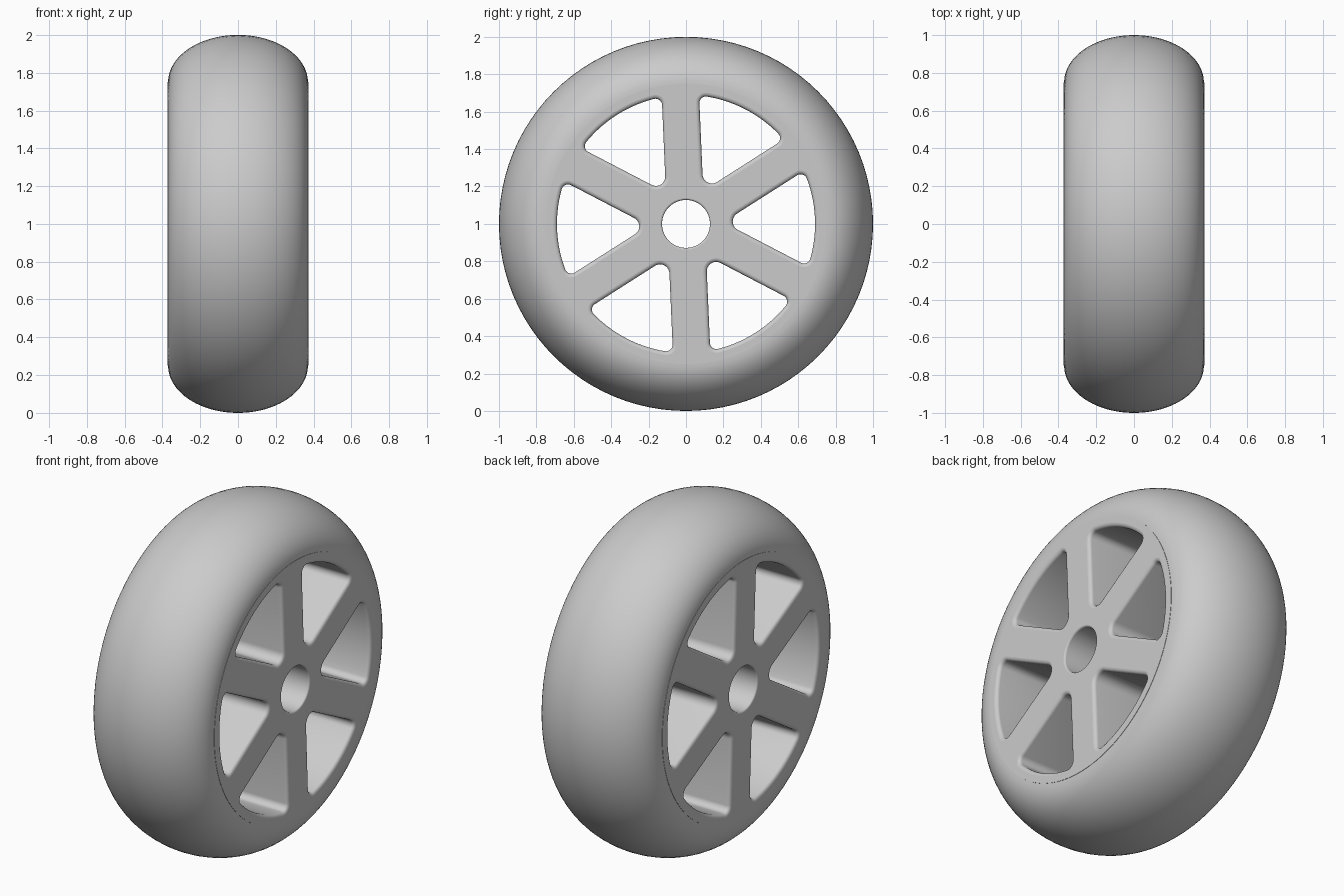
import bpy, bmesh
from math import sin, cos, radians, asin, pi
from mathutils import Vector

cube = bpy.data.objects.get("Cube")
if cube:
    bpy.data.objects.remove(cube, do_unlink=True)

HALF_WIDTH = 0.372
RIM_R = 0.75
TYRE_R = 1.0
SEGMENTS = 96

grey = bpy.data.materials.new("light_grey")
grey.use_nodes = True
colour = (0.6, 0.6, 0.6, 1)
grey.diffuse_color = colour
grey.node_tree.nodes["Principled BSDF"].inputs["Base Color"].default_value = colour


def finish(name, bm):
    """Turn a bmesh into a smooth shaded object standing on the ground."""
    bmesh.ops.recalc_face_normals(bm, faces=bm.faces)
    mesh = bpy.data.meshes.new(name)
    bm.to_mesh(mesh)
    bm.free()
    mesh.materials.append(grey)
    obj = bpy.data.objects.new(name, mesh)
    obj.location.z = TYRE_R
    bpy.context.collection.objects.link(obj)
    bpy.ops.object.select_all(action='DESELECT')
    obj.select_set(True)
    bpy.context.view_layer.objects.active = obj
    bpy.ops.object.shade_smooth_by_angle(angle=radians(35))
    return obj


def arc(cx, cy, radius, start, end, steps):
    return [(cx + radius * cos(start + (end - start) * i / steps),
             cy + radius * sin(start + (end - start) * i / steps))
            for i in range(steps + 1)]


def circle(radius):
    return arc(0, 0, radius, 0, 2 * pi, SEGMENTS)[:-1]


def window(turn, grow):
    """Rounded opening between two spokes, grown outwards by an offset."""
    spoke, outer, r_in, r_out = 0.10, 0.69, 0.05, 0.035
    edge = radians(120)
    a = radians(30) - asin((spoke + r_out) / (outer - r_out))
    tip = (spoke + r_in) / sin(radians(30))
    cx, cy = (outer - r_out) * cos(a), (outer - r_out) * sin(a)
    pts = arc(tip, 0, r_in + grow, 2 * pi - edge, edge, 10)
    pts += arc(cx, cy, r_out + grow, edge, a, 8)
    pts += arc(0, 0, outer + grow, a, -a, 14)[1:-1]
    pts += arc(cx, -cy, r_out + grow, -a, -edge, 8)
    return [(x * cos(turn) - y * sin(turn), x * sin(turn) + y * cos(turn))
            for x, y in pts]


def levels(bevel, steps=4):
    """Positions across the width, with the outward offset of a rounded edge."""
    half = [(HALF_WIDTH - bevel * (1 - cos(t)), bevel * (1 - sin(t)))
            for t in [i * pi / 2 / steps for i in range(steps + 1)]]
    return half + [(-x, o) for x, o in reversed(half)]


def add_wall(bm, outline, steps):
    """Wall through the rim; returns the edges where it meets both sides."""
    rings = [[bm.verts.new((x, y, z)) for y, z in outline(o)] for x, o in steps]
    n = len(rings[0])
    for low, high in zip(rings, rings[1:]):
        for i in range(n):
            j = (i + 1) % n
            bm.faces.new((low[i], low[j], high[j], high[i]))
    return [[bm.edges.get((ring[i], ring[(i + 1) % n])) for i in range(n)]
            for ring in (rings[0], rings[-1])]


# Rim with six spokes, six openings and the axle hole
bm = bmesh.new()
walls = [add_wall(bm, lambda o: circle(RIM_R), [(HALF_WIDTH, 0), (-HALF_WIDTH, 0)]),
         add_wall(bm, lambda o: circle(0.128 + o), levels(0.01))]
for k in range(6):
    turn = radians(2.5 + 60 * k)
    walls.append(add_wall(bm, lambda o: window(turn, o), levels(0.02)))
for side in (0, 1):
    border = [e for wall in walls for e in wall[side]]
    bmesh.ops.triangle_fill(bm, edges=border, use_beauty=True,
                            normal=Vector((1 - 2 * side, 0, 0)))
    for e in border:
        e.smooth = False
finish("spoked_rim", bm)

# Tyre: half-ellipse section turned about the axle
bm = bmesh.new()
profile = [bm.verts.new((x, 0, r)) for x, r in
           arc(0, 0, 1, 0, pi, 40)]
for v in profile:
    v.co.x *= HALF_WIDTH - 0.002
    v.co.z = RIM_R + v.co.z * (TYRE_R - RIM_R)
edges = [bm.edges.new((profile[i], profile[(i + 1) % len(profile)]))
         for i in range(len(profile))]
bmesh.ops.spin(bm, geom=profile + edges, cent=(0, 0, 0), axis=(1, 0, 0),
               angle=2 * pi, steps=SEGMENTS)
bmesh.ops.remove_doubles(bm, verts=bm.verts, dist=0.0001)
finish("tyre", bm)
